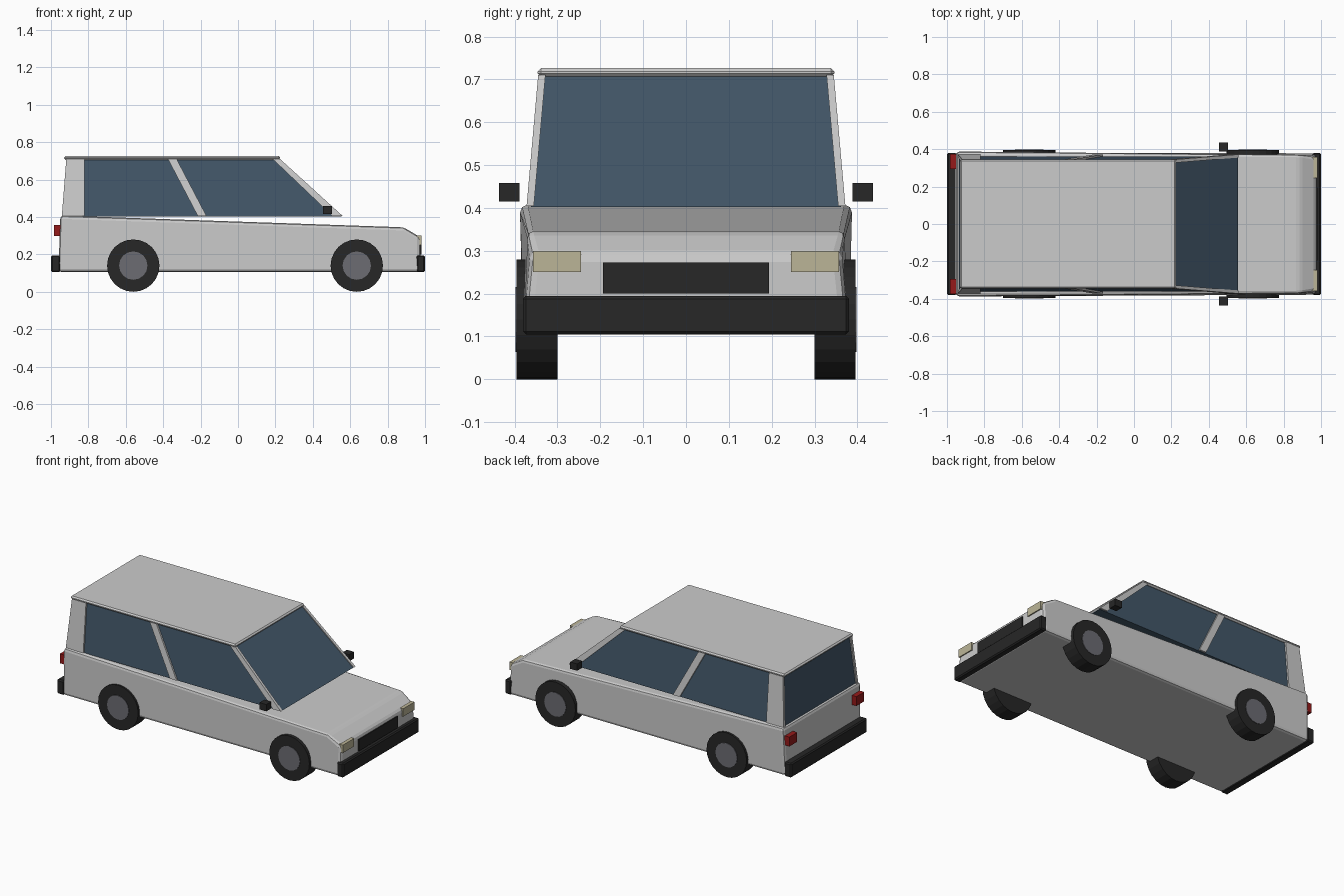
import bpy, bmesh, math
from mathutils import Vector

if "Cube" in bpy.data.objects:
    bpy.data.objects.remove(bpy.data.objects["Cube"])


def mat(name, col):
    m = bpy.data.materials.new(name)
    m.diffuse_color = (*col, 1)
    m.use_nodes = True
    m.node_tree.nodes["Principled BSDF"].inputs["Base Color"].default_value = m.diffuse_color
    return m


BLACK = mat("black_trim", (0.02, 0.02, 0.02))
GLASS = mat("dark_glass", (0.055, 0.095, 0.14))
LAMP = mat("lamp", (0.5, 0.46, 0.31))
RED = mat("tail_red", (0.3, 0.01, 0.01))
HUB = mat("hub_grey", (0.15, 0.15, 0.17))


def finish(name, bm, material=None, bevel=0, segments=1):
    bmesh.ops.recalc_face_normals(bm, faces=bm.faces)
    if bevel:
        bmesh.ops.bevel(bm, geom=bm.edges[:], offset=bevel, segments=segments,
                        profile=0.5, affect='EDGES', clamp_overlap=True)
    me = bpy.data.meshes.new(name)
    bm.to_mesh(me)
    bm.free()
    ob = bpy.data.objects.new(name, me)
    bpy.context.collection.objects.link(ob)
    if material:
        me.materials.append(material)
    return ob


def bridge(name, a, b, material=None, bevel=0, segments=1):
    """Closed solid between two matching point loops."""
    bm = bmesh.new()
    va, vb = ([bm.verts.new(p) for p in loop] for loop in (a, b))
    n = len(va)
    bm.faces.new(va)
    bm.faces.new(vb[::-1])
    for i in range(n):
        j = (i + 1) % n
        bm.faces.new((va[i], vb[i], vb[j], va[j]))
    return finish(name, bm, material, bevel, segments)


def box(name, x, y, z, material=None, bevel=0):
    loop = lambda h: [(x[0], y[0], h), (x[1], y[0], h), (x[1], y[1], h), (x[0], y[1], h)]
    return bridge(name, loop(z[0]), loop(z[1]), material, bevel)


def cylinder(name, x, y0, y1, z, r, material, n=24):
    loop = lambda y: [(x + r * math.cos(2 * math.pi * i / n), y,
                       z + r * math.sin(2 * math.pi * i / n)) for i in range(n)]
    return bridge(name, loop(y0), loop(y1), material)


# Lower body: side profile (x, half width, z), tapering towards the nose
prof = [(-0.96, .38, .105), (-0.95, .388, .408), (.885, .375, .345),
        (.975, .36, .292), (.975, .38, .105)]
bridge("lower_body", [(x, -y, z) for x, y, z in prof], prof, None, 0.018, 2)

# Glass cabin block
Z0, Z1 = 0.402, 0.71


def cabin_loop(xb, xf, y, z):
    return [(xb, -y, z), (xf, -y, z), (xf, y, z), (xb, y, z)]


bridge("cabin_glass", cabin_loop(-.935, .555, .362, Z0), cabin_loop(-.91, .215, .334, Z1), GLASS)

# Roof slab
roof = box("roof", (-.93, .225), (-.346, .346), (.706, .726), None, 0.008)


# Pillars: bottom and top x ranges, following the sloped cabin sides
def pillar(name, s, bottom, top):
    def loop(xs, y, z):
        return [(xs[0], s * (y - .017), z), (xs[1], s * (y - .017), z),
                (xs[1], s * y, z), (xs[0], s * y, z)]
    bridge(name, loop(bottom, .372, Z0 + .003), loop(top, .345, Z1))


for s, side in ((-1, "right"), (1, "left")):
    pillar(side + "_front_pillar", s, (.505, .56), (.185, .225))
    pillar(side + "_middle_pillar", s, (-.215, -.168), (-.375, -.328))
    pillar(side + "_rear_pillar", s, (-.942, -.82), (-.918, -.82))

    # Wheels with hubs
    for x, end in ((.635, "front"), (-.56, "rear")):
        cylinder(f"{end}_{side}_tyre", x, s * .30, s * .395, .14, .14, BLACK)
        cylinder(f"{end}_{side}_hub", x, s * .37, s * .398, .14, .076, HUB, 16)

    # Lamps and door mirrors
    def y_range(a, b):
        return sorted((s * a, s * b))
    box(side + "_headlight", (.95, .982), y_range(.245, .357), (.25, .30), LAMP)
    box(side + "_tail_light", (-.983, -.94), y_range(.295, .373), (.298, .357), RED)
    box(side + "_mirror", (.455, .503), y_range(.388, .436), (.415, .458), BLACK)

# Bumpers and grille
box("front_bumper", (.955, 1.0), (-.38, .38), (.105, .195), BLACK, 0.007)
box("rear_bumper", (-1.0, -.95), (-.38, .38), (.105, .195), BLACK, 0.007)
box("grille", (.955, .981), (-.194, .194), (.20, .273), BLACK)
